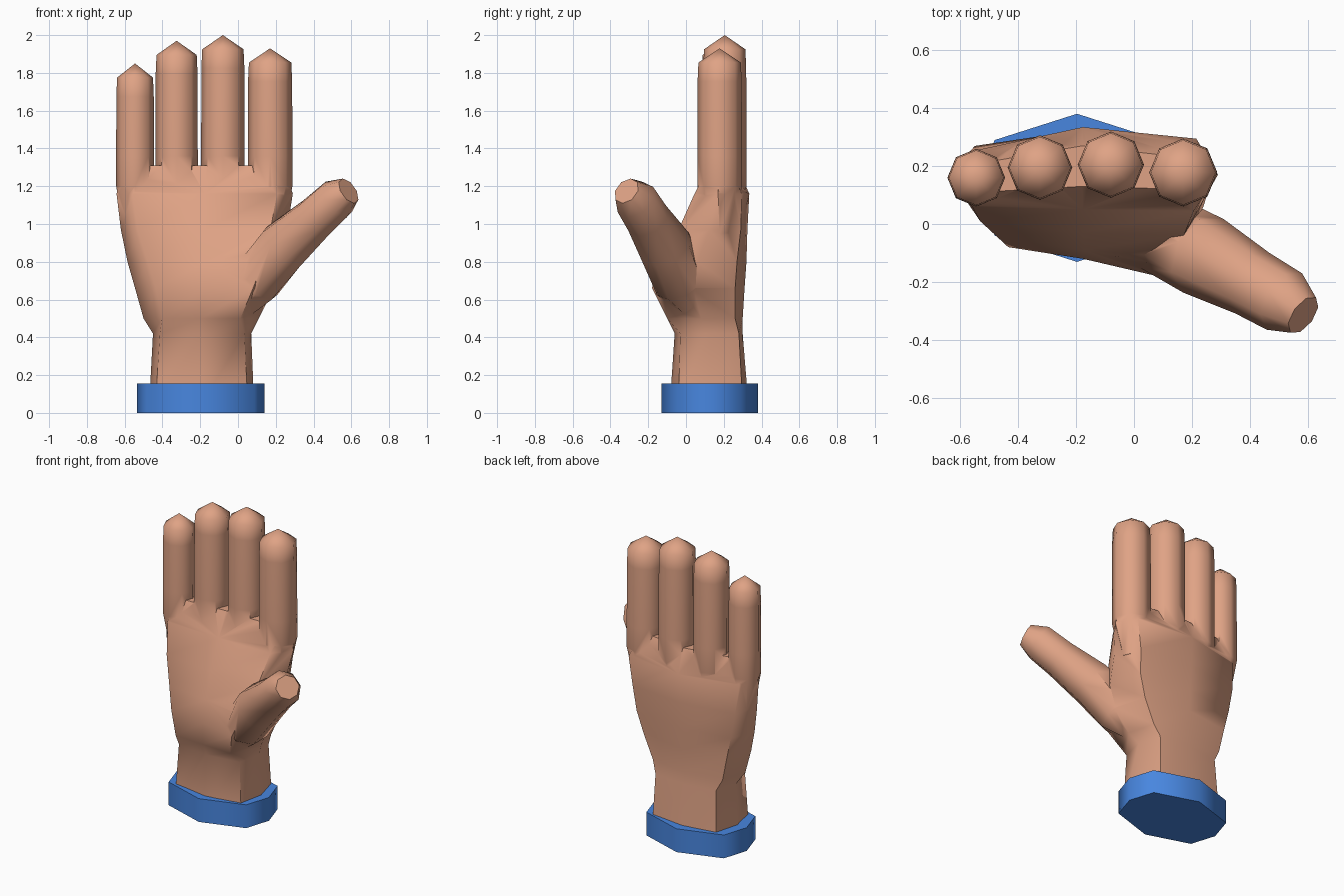
import bpy, bmesh, math
from mathutils import Vector

if "Cube" in bpy.data.objects:
    bpy.data.objects.remove(bpy.data.objects["Cube"])


def material(name, color):
    m = bpy.data.materials.new(name)
    m.diffuse_color = (*color, 1)
    m.use_nodes = True
    m.node_tree.nodes["Principled BSDF"].inputs["Base Color"].default_value = m.diffuse_color
    return m


skin = material("skin", (0.74, 0.365, 0.235))
blue = material("blue_cloth", (0.065, 0.24, 0.74))


def loft(name, rings, mat, apex=None):
    """Bridge closed rings; the end is capped flat or drawn to an apex."""
    bm = bmesh.new()
    loops = [[bm.verts.new(p) for p in ring] for ring in rings]
    n = len(loops[0])
    for a, b in zip(loops, loops[1:]):
        for i in range(n):
            j = (i + 1) % n
            bm.faces.new((a[i], a[j], b[j], b[i]))
    bm.faces.new(loops[0])
    if apex is None:
        bm.faces.new(loops[-1])
    else:
        tip = bm.verts.new(apex)
        for i in range(n):
            bm.faces.new((loops[-1][i], loops[-1][(i + 1) % n], tip))
    bmesh.ops.recalc_face_normals(bm, faces=bm.faces)
    mesh = bpy.data.meshes.new(name)
    bm.to_mesh(mesh)
    bm.free()
    mesh.materials.append(mat)
    ob = bpy.data.objects.new(name, mesh)
    bpy.context.collection.objects.link(ob)
    return ob


def circle(center, axis, r, n=8):
    """Ring of n points around an axis."""
    q = Vector(axis).to_track_quat('Z', 'Y')
    return [Vector(center) + q @ Vector((r * math.cos(math.tau * i / n),
                                         r * math.sin(math.tau * i / n), 0))
            for i in range(n)]


def smooth(ob, degrees):
    bpy.ops.object.select_all(action='DESELECT')
    ob.select_set(True)
    bpy.context.view_layer.objects.active = ob
    bpy.ops.object.shade_smooth_by_angle(angle=math.radians(degrees))


# Wrist and palm: z, left x, right x, front corner inset,
# front y (left, mid, right), back y (left, mid, right)
sections = [
    (0.05, -0.47, 0.085, 0.06, -0.04, -0.085, -0.04, 0.29, 0.33, 0.30),
    (0.42, -0.45, 0.07, 0.07, -0.03, -0.06, -0.03, 0.27, 0.30, 0.28),
    (0.50, -0.50, 0.11, 0.16, -0.08, -0.09, -0.10, 0.26, 0.30, 0.26),
    (0.66, -0.545, 0.19, 0.15, -0.08, -0.12, -0.18, 0.265, 0.31, 0.26),
    (0.80, -0.585, 0.24, 0.13, -0.04, -0.09, -0.15, 0.27, 0.32, 0.27),
    (0.97, -0.62, 0.26, 0.10, 0.01, -0.03, -0.04, 0.27, 0.325, 0.29),
    (1.16, -0.643, 0.29, 0.09, 0.06, 0.05, 0.045, 0.25, 0.335, 0.295),
    (1.31, -0.60, 0.24, 0.08, 0.11, 0.13, 0.12, 0.21, 0.27, 0.23),
]
rings = []
for z, x0, x1, inset, fl, fm, fr, bl, bm_, br in sections:
    w = x1 - x0
    f, b, xm = inset * w, 0.08 * w, (x0 + x1) / 2
    outline = [(x0, (fl + bl) / 2), (x0 + f, fl), (xm, fm), (x1 - f, fr),
               (x1, (fr + br) / 2), (x1 - b, br), (xm, bm_), (x0 + b, bl)]
    rings.append([(x, y, z) for x, y in outline])
hand = loft("hand", rings, skin)

# Fingers: x, y, radius, shoulder height, tip height
parts = []
for name, x, y, r, shoulder, top in [
        ("little_finger", -0.545, 0.160, 0.100, 1.775, 1.85),
        ("ring_finger", -0.325, 0.195, 0.112, 1.895, 1.97),
        ("middle_finger", -0.080, 0.205, 0.115, 1.925, 2.00),
        ("index_finger", 0.170, 0.178, 0.118, 1.855, 1.93)]:
    levels = [(0.95, 0.55), (1.20, 1.0), (1.36, 1.0), (shoulder - 0.1, 0.99),
              (shoulder, 0.95)]
    parts.append(loft(name, [circle((x, y, z), (0, 0, 1), r * k)
                             for z, k in levels], skin, (x, y, top)))

# Thumb: tapering tube along a bent path
path = [(0.0, 0.06, 0.54, 0.07), (0.09, -0.03, 0.69, 0.14),
        (0.24, -0.11, 0.88, 0.145), (0.41, -0.205, 1.03, 0.12),
        (0.52, -0.268, 1.13, 0.115), (0.585, -0.315, 1.175, 0.075)]
thumb_rings = []
for i, p in enumerate(path):
    a, b = path[max(i - 1, 0)], path[min(i + 1, len(path) - 1)]
    axis = Vector(b[:3]) - Vector(a[:3])
    thumb_rings.append(circle(p[:3], axis, p[3]))
parts.append(loft("thumb", thumb_rings, skin))

# Merge the digits into the palm
bpy.context.view_layer.objects.active = hand
for part in parts:
    mod = hand.modifiers.new("join_" + part.name, 'BOOLEAN')
    mod.operation = 'UNION'
    mod.solver = 'EXACT'
    mod.object = part
    bpy.ops.object.modifier_apply(modifier=mod.name)
    bpy.data.objects.remove(part)
smooth(hand, 60)

# Cuff: eight-sided band around the wrist
corners = [(0.337, 0), (0.285, 0.165), (0, 0.256), (-0.285, 0.165),
           (-0.337, 0), (-0.285, -0.165), (0, -0.256), (0.285, -0.165)]
cuff = loft("cuff", [[(x - 0.197, y + 0.125, z) for x, y in corners]
                     for z in (0.0, 0.155)], blue)
smooth(cuff, 60)
